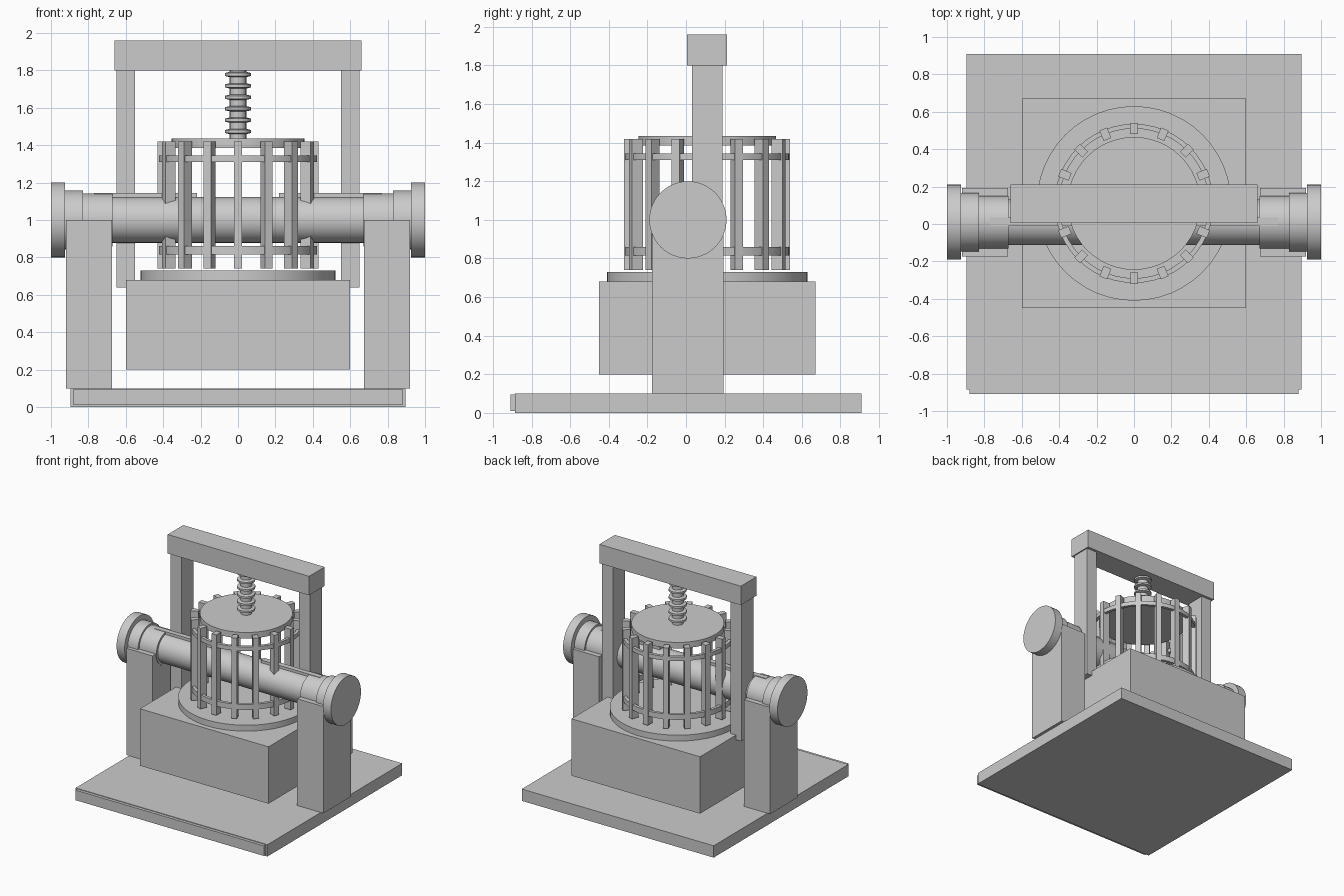
import bpy, bmesh, math
from mathutils import Matrix, Vector

old = bpy.data.objects.get("Cube")
if old:
    bpy.data.objects.remove(old, do_unlink=True)

grey = bpy.data.materials.new("plain grey")
grey.use_nodes = True
grey.diffuse_color = (0.6, 0.6, 0.6, 1)
grey.node_tree.nodes["Principled BSDF"].inputs["Base Color"].default_value = (0.6, 0.6, 0.6, 1)

CY = 0.11      # depth of the basket and frame centre
AXLE_Y = 0.01  # depth of the horizontal axle
AXLE_Z = 1.0


def finish(name, bm, smooth=False):
    bmesh.ops.recalc_face_normals(bm, faces=bm.faces)
    mesh = bpy.data.meshes.new(name)
    bm.to_mesh(mesh)
    bm.free()
    mesh.materials.append(grey)
    obj = bpy.data.objects.new(name, mesh)
    bpy.context.collection.objects.link(obj)
    if smooth:
        bpy.ops.object.select_all(action='DESELECT')
        obj.select_set(True)
        bpy.context.view_layer.objects.active = obj
        bpy.ops.object.shade_smooth_by_angle(angle=math.radians(35))
    return obj


def add_box(bm, x, y, z, turn=None):
    lo, hi = Vector((x[0], y[0], z[0])), Vector((x[1], y[1], z[1]))
    m = Matrix.Translation((lo + hi) / 2) @ Matrix.Diagonal((*(hi - lo), 1))
    bmesh.ops.create_cube(bm, size=1, matrix=turn @ m if turn else m)


def box(name, x, y, z):
    bm = bmesh.new()
    add_box(bm, x, y, z)
    return finish(name, bm)


def lathe(name, profile, place, closed=False, sides=48):
    """Spin (radius, height) points about z, then place the result."""
    bm = bmesh.new()
    verts = [bm.verts.new((r, 0, h)) for r, h in profile]
    pairs = list(zip(verts, verts[1:]))
    if closed:
        pairs.append((verts[-1], verts[0]))
    edges = [bm.edges.new(p) for p in pairs]
    bmesh.ops.spin(bm, geom=verts + edges, cent=(0, 0, 0), axis=(0, 0, 1),
                   angle=math.tau, steps=sides)
    bmesh.ops.remove_doubles(bm, verts=bm.verts, dist=0.0001)
    bmesh.ops.transform(bm, matrix=place, verts=bm.verts)
    return finish(name, bm, smooth=True)


def disc(r, z0, z1):
    return [(0, z0), (r, z0), (r, z1), (0, z1)]


upright = Matrix.Translation((0, CY, 0))
axle = Matrix.Translation((0, AXLE_Y, AXLE_Z)) @ Matrix.Rotation(math.pi / 2, 4, 'Y')

# Base board with its front edging, and the floating block
box("base_board", (-0.895, 0.895), (-0.885, 0.91), (0, 0.1))
box("base_front_strip", (-0.88, 0.88), (-0.91, -0.885), (0.01, 0.095))
box("block", (-0.6, 0.6), (-0.45, 0.67), (0.2, 0.68))
lathe("basket_tray", disc(0.52, 0.68, 0.73), upright)

# Slatted basket
STAVES = 16
bm = bmesh.new()
for i in range(STAVES):
    turn = upright @ Matrix.Rotation(math.tau * i / STAVES, 4, 'Z')
    add_box(bm, (0.37, 0.43), (-0.022, 0.022), (0.74, 1.42), turn)
finish("basket_staves", bm)
for name, z0, z1 in (("lower_hoop", 0.815, 0.86), ("upper_hoop", 1.31, 1.345)):
    lathe(name, [(0.4, z0), (0.425, z0), (0.425, z1), (0.4, z1)], upright, closed=True)

# Pressing plate and threaded screw
lathe("press_plate", disc(0.355, 1.385, 1.435), upright)
core, crest = 0.045, 0.07
thread = [(0, 1.43), (core, 1.43)]
for i in range(6):
    z = 1.473 + i * 0.061
    thread += [(core, z - 0.014), (crest, z - 0.008), (crest, z + 0.008), (core, z + 0.014)]
thread += [(core, 1.81), (0, 1.81)]
lathe("press_screw", thread, upright, sides=16)

# Overhead frame
box("top_beam", (-0.66, 0.66), (0.005, 0.212), (1.8, 1.96))

# Horizontal axle through the basket
lathe("axle_tube", disc(0.122, -0.7, 0.7), axle)

# Mirrored side parts
for side, s in (("left", 1), ("right", -1)):
    def span(a, b):
        return tuple(sorted((s * a, s * b)))
    box(side + "_post", span(0.55, 0.65), (0.03, 0.19), (0.64, 1.8))
    box(side + "_pillar", span(0.675, 0.92), (-0.175, 0.193), (0.1, 1.0))
    box(side + "_axle_key", span(0.22, 0.77), (-0.01, 0.035), (1.1, 1.143))
    lathe(side + "_inner_collar", disc(0.141, *span(0.67, 0.84)), axle)
    lathe(side + "_outer_collar", disc(0.157, *span(0.83, 0.93)), axle)
    lathe(side + "_end_cap", disc(0.2, *span(0.925, 1.0)), axle)
